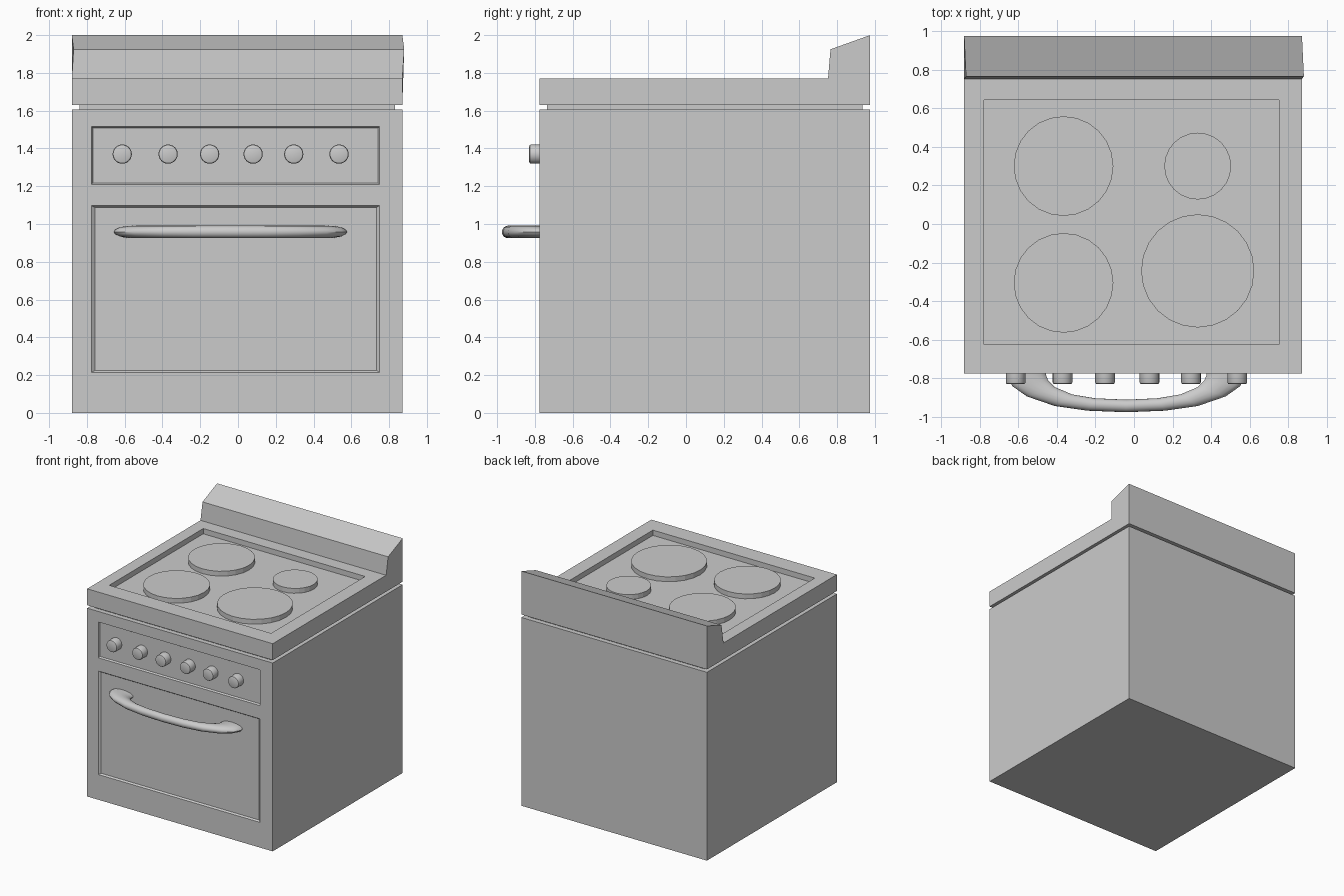
import bpy, bmesh, math
from mathutils import Vector, Matrix

if "Cube" in bpy.data.objects:
    bpy.data.objects.remove(bpy.data.objects["Cube"])

X0, X1, Y0, Y1 = -0.88, 0.87, -0.775, 0.975


def finish(name, bm, smooth=False):
    bmesh.ops.recalc_face_normals(bm, faces=bm.faces)
    me = bpy.data.meshes.new(name)
    bm.to_mesh(me)
    bm.free()
    ob = bpy.data.objects.new(name, me)
    bpy.context.collection.objects.link(ob)
    bpy.ops.object.select_all(action='DESELECT')
    ob.select_set(True)
    bpy.context.view_layer.objects.active = ob
    if smooth:
        bpy.ops.object.shade_smooth_by_angle(angle=math.radians(35))
    return ob


def loft(name, rings, smooth=False):
    """Skin a list of closed rings and cap both ends."""
    bm = bmesh.new()
    vs = [[bm.verts.new(p) for p in r] for r in rings]
    n = len(vs[0])
    for a, b in zip(vs, vs[1:]):
        for i in range(n):
            j = (i + 1) % n
            bm.faces.new((a[i], a[j], b[j], b[i]))
    bm.faces.new(vs[0])
    bm.faces.new(vs[-1])
    return finish(name, bm, smooth)


def rect(x0, x1, v0, v1):
    return [(x0, v0), (x1, v0), (x1, v1), (x0, v1)]


def box(name, x0, x1, y0, y1, z0, z1):
    return loft(name, [[(x, y, z) for x, y in rect(x0, x1, y0, y1)] for z in (z0, z1)])


def cylinder(name, loc, r, depth, n, axis_rot=None, bevel=0.0, smooth=False):
    bm = bmesh.new()
    bmesh.ops.create_cone(bm, cap_ends=True, segments=n, radius1=r, radius2=r, depth=depth)
    if bevel:
        rim = [e for e in bm.edges if all(v.co.z > 0 for v in e.verts)]
        bmesh.ops.bevel(bm, geom=rim, offset=bevel, segments=2, affect='EDGES', profile=0.5)
    m = Matrix.Translation(loc) @ (axis_rot or Matrix.Identity(4))
    bmesh.ops.transform(bm, matrix=m, verts=bm.verts)
    return finish(name, bm, smooth)


def carve(target, cutter):
    cutter.hide_render = True
    mod = target.modifiers.new("recess", 'BOOLEAN')
    mod.operation = 'DIFFERENCE'
    mod.solver = 'EXACT'
    mod.object = cutter
    bpy.context.view_layer.objects.active = target
    bpy.ops.object.modifier_apply(modifier=mod.name)
    bpy.data.objects.remove(cutter, do_unlink=True)


# Oven body with shallow recessed control panel and door
body = box("oven_body", X0, X1, Y0, Y1, 0, 1.605)
for z0, z1, sx, sz in ((1.21, 1.515, 0.008, 0.008), (0.215, 1.097, 0.018, 0.01)):
    floor = [(x, Y0 + 0.014, z) for x, z in rect(-0.775 + sx, 0.75 - sx, z0 + sz, z1 - sz)]
    mouth = [(x, Y0, z) for x, z in rect(-0.775, 0.75, z0, z1)]
    outer = [(x, Y0 - 0.05, z) for x, _, z in mouth]
    carve(body, loft("recess_cutter", [floor, mouth, outer]))

# Narrow neck between body and cooktop
box("cooktop_neck", X0 + 0.04, X1 - 0.04, Y0 + 0.04, Y1 - 0.04, 1.59, 1.64)

# Cooktop slab and splashback in one side profile
profile = [(Y0, 1.63), (Y0, 1.77), (0.752, 1.77), (0.765, 1.925), (Y1, 2.0), (Y1, 1.63)]
top = loft("cooktop", [[(x + (0.01 if z == 1.925 else 0), y, z) for y, z in profile]
                       for x in (X0, X1)])
carve(top, box("cooktop_cutter", -0.777, 0.75, -0.625, 0.642, 1.725, 1.85))

# Hot plates
for i, (x, y, r) in enumerate(((-0.365, 0.30, 0.258), (-0.365, -0.305, 0.258),
                               (0.33, 0.30, 0.173), (0.33, -0.243, 0.293))):
    cylinder(f"hot_plate_{i + 1}", (x, y, 1.743), r, 0.046, 24)

# Control knobs
turn = Matrix.Rotation(math.radians(90), 4, 'X')
for i, x in enumerate((-0.613, -0.37, -0.15, 0.08, 0.295, 0.535)):
    cylinder(f"knob_{i + 1}", (x, -0.795, 1.37), 0.051, 0.07, 24, turn, 0.01, True)

# Bowed door handle, oval sections between outer and inner curves
outer = [(0.615, -0.755), (0.617, -0.79), (0.59, -0.84), (0.515, -0.893), (0.37, -0.943),
         (0.2, -0.967), (0, -0.975)]
inner = [(0.415, -0.755), (0.415, -0.785), (0.405, -0.81), (0.37, -0.845), (0.28, -0.883),
         (0.16, -0.903), (0, -0.91)]
half = [(Vector((a[0], a[1], 0)), Vector((b[0], b[1], 0))) for a, b in zip(outer, inner)]
flip = Matrix.Diagonal((-1, 1, 1))
stations = [(flip @ a, flip @ b) for a, b in half] + half[-2::-1]
rings = []
for a, b in stations:
    ring = []
    for k in range(16):
        t = math.tau * k / 16
        p = (a + b) / 2 + (a - b) / 2 * math.cos(t)
        ring.append((p.x - 0.04, p.y, 0.958 + 0.033 * math.sin(t)))
    rings.append(ring)
loft("door_handle", rings, True)
